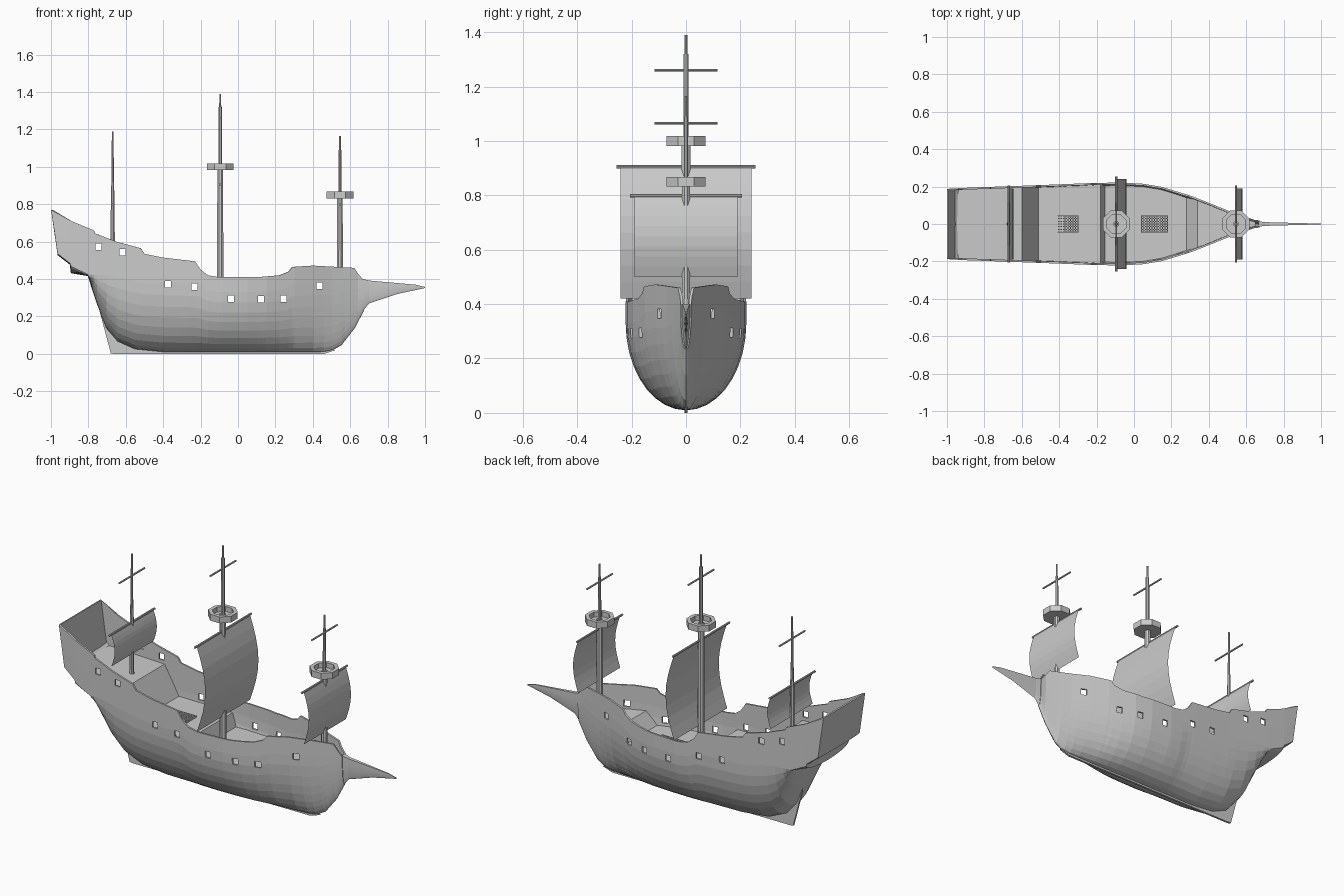
import bpy, bmesh
from math import sin, cos, pi

if "Cube" in bpy.data.objects:
    bpy.data.objects.remove(bpy.data.objects["Cube"])

SHEER = [(-.995,.77),(-.89,.71),(-.77,.66),(-.765,.645),(-.65,.6),(-.52,.565),(-.5,.535),(-.4,.515),
         (-.23,.495),(-.2,.45),(-.16,.42),(-.1,.41),(.1,.41),(.22,.42),(.27,.44),(.29,.465),(.4,.472),
         (.62,.46),(.64,.43),(.67,.395),(.95,.37),(1,.358)]
KEEL = [(-.995,.53),(-.895,.48),(-.89,.435),(-.8,.42),(-.75,.27),(-.7,.14),(-.64,.07),(-.55,.03),
        (-.4,.015),(.46,.014),(.5,.022),(.55,.05),(.62,.14),(.67,.235),(.7,.27),(.85,.32),(1,.352)]
BEAM = [(-1,.185),(-.5,.203),(-.25,.213),(-.08,.217),(.05,.21),(.15,.193),(.3,.147),(.4,.108),
        (.5,.067),(.57,.042),(.64,.018),(.7,.01),(1,.002)]
TURN = [(-1,.54),(-.895,.485),(-.88,.44),(-.8,.425),(-.7,.42),(-.5,.38),(.2,.36),(.7,.4),(1,.4)]
FULL = [(-.8,1),(.2,1),(.5,1.25),(.7,1.4)]      # bigger exponent = sharper V section


def interp(tab, x):
    if x <= tab[0][0]:
        return tab[0][1]
    for (a, u), (b, v) in zip(tab, tab[1:]):
        if x <= b:
            return u + (v - u) * (x - a) / (b - a)
    return tab[-1][1]


def section(x, n=9):
    """Half section from keel to rail as (y, z) pairs."""
    zb, zt, w = interp(KEEL, x), interp(SHEER, x), interp(BEAM, x)
    zr = min(interp(TURN, x), zb + .8 * (zt - zb))
    pts = []
    for j in range(n + 1):
        a = j / n * pi / 2
        pts.append((w * sin(a) ** interp(FULL, x), zb + (zr - zb) * (1 - cos(a))))
    return pts + [(w, zr + (zt - zr) * k / 2) for k in (1, 2)]


def breadth(x, z):
    return interp([(q, p) for p, q in section(x, 16)], z)


def make(name, verts, faces):
    me = bpy.data.meshes.new(name)
    me.from_pydata(verts, [], faces)
    bm = bmesh.new()
    bm.from_mesh(me)
    bmesh.ops.recalc_face_normals(bm, faces=bm.faces)
    bm.to_mesh(me)
    bm.free()
    ob = bpy.data.objects.new(name, me)
    bpy.context.collection.objects.link(ob)
    return ob


def loft(name, xs, cap_start, cap_end, top=False):
    verts, faces = [], []
    for x in xs:
        half = section(x)
        zb, zt = half[0][1], half[-1][1]
        rake = .035 if x < -.95 else 0
        ring = [(-y, z) for y, z in half[:0:-1]] + half
        verts += [(x + rake * (zt - z) / (zt - zb), y, z) for y, z in ring]
    m = len(ring)
    for i in range(len(xs) - 1):
        for j in range(m if top else m - 1):
            k = (j + 1) % m
            faces.append((i*m + j, i*m + k, i*m + m + k, i*m + m + j))
    if cap_start:
        faces.append(tuple(range(m)))
    if cap_end:
        faces.append(tuple(range(len(verts) - m, len(verts))))
    return make(name, verts, faces)


def boxes(name, items):
    """Many boxes (centre, size) in one object."""
    bm = bmesh.new()
    for c, s in items:
        for v in bmesh.ops.create_cube(bm, size=1)['verts']:
            v.co = [v.co[i] * s[i] + c[i] for i in range(3)]
    me = bpy.data.meshes.new(name)
    bm.to_mesh(me)
    bm.free()
    ob = bpy.data.objects.new(name, me)
    bpy.context.collection.objects.link(ob)
    return ob


def lathe(name, x, profile, n=8, closed=False):
    """Turned part around a vertical axis at x, profile of (radius, z)."""
    verts = [(x + r * cos((k + .5) * 2*pi/n), r * sin((k + .5) * 2*pi/n), z)
             for r, z in profile for k in range(n)]
    p = len(profile)
    faces = [(i*n + k, i*n + (k+1) % n, (i+1) % p*n + (k+1) % n, (i+1) % p*n + k)
             for i in range(p if closed else p - 1) for k in range(n)]
    if not closed:
        faces += [tuple(range(n)), tuple(range((p-1)*n, p*n))]
    return make(name, verts, faces)


def yard(name, x, z, half, r):
    bpy.ops.mesh.primitive_cylinder_add(vertices=8, radius=r, depth=2*half,
                                        location=(x, 0, z), rotation=(pi/2, 0, 0))
    bpy.context.object.name = name


def sail(name, x, z0, z1, half, belly, n=8):
    verts = [(x + belly * sin(pi * i / n), s * half, z1 + (z0 - z1) * i / n)
             for i in range(n + 1) for s in (-1, 1)]
    make(name, verts, [(2*i, 2*i + 1, 2*i + 3, 2*i + 2) for i in range(n)])


# Hull shell with gun ports cut through both sides
stations = sorted({x for x, _ in SHEER + KEEL + BEAM if -.996 < x <= .67} | {-.3, 0})
hull = loft("hull", stations, True, False)
sol = hull.modifiers.new("thickness", 'SOLIDIFY')
sol.thickness, sol.offset = .01, 0
ports = [(-.745,.573),(-.618,.543),(-.375,.373),(-.232,.36),(-.038,.295),(.122,.292),(.242,.295),(.435,.365)]
cutter = boxes("port_cutter", [((x, 0, z), (.032, .6, .035)) for x, z in ports])
cutter.hide_render = True
cutter.hide_set(True)
cut = hull.modifiers.new("ports", 'BOOLEAN')
cut.object, cut.operation, cut.solver = cutter, 'DIFFERENCE', 'EXACT'

# Beak at the bow
loft("beak", [.665, .7, .78, .85, .95, 1], True, True, top=True)

# Keel and stern post
outline = [(-.79,.41),(-.735,.21),(-.68,.002),(-.66,0),(.46,0),(.52,.02),(.46,.03),(-.5,.05),(-.66,.14),(-.72,.3)]
n = len(outline)
make("keel", [(x, s, z) for s in (-.006, .006) for x, z in outline],
     [tuple(range(n)), tuple(range(n, 2*n))] + [(i, (i+1) % n, n + (i+1) % n, n + i) for i in range(n)])

# Stepped decks
DECK = [(-.955,.525),(-.6,.505),(-.51,.345),(-.18,.335),(-.155,.262),(.28,.262),(.34,.335),(.65,.335)]
dx = sorted({x for x, _ in DECK} | {-.8, -.35, -.08, .05, .15, .22, .4, .5, .57})
dv = [(x, s * breadth(x, interp(DECK, x)), interp(DECK, x)) for x in dx for s in (-1, 1)]
make("decks", dv, [(2*i, 2*i + 1, 2*i + 3, 2*i + 2) for i in range(len(dx) - 1)])

# Hatch gratings
for name, cx, cz in (("aft_hatch", -.368, .343), ("fore_hatch", .11, .266)):
    bars = [((cx, (k - 3) * .0143, cz), (.145, .006, .014)) for k in range(7)]
    bars += [((cx + (k - 5) * .0138, 0, cz), (.006, .092, .012)) for k in range(11)]
    boxes(name, bars)

# Masts
MIZZEN, MAIN, FORE = -.67, -.095, .545
lathe("mizzen_mast", MIZZEN, [(.013,.49),(.011,.8),(.007,.95),(.005,1.19)])
lathe("main_mast", MAIN, [(.018,.25),(.017,1.0),(.011,1.0),(.01,1.32),(.006,1.32),(.005,1.39)])
lathe("fore_mast", FORE, [(.017,.32),(.016,.85),(.009,.85),(.008,1.09),(.005,1.09),(.005,1.165)])

# Crow's nests: octagonal rim with a floor
for name, x, z in (("main_nest", MAIN, .982), ("fore_nest", FORE, .832)):
    lathe(name, x, [(.01, z), (.078, z), (.078, z + .036), (.056, z + .036), (.056, z + .008), (.01, z + .008)],
          closed=True)

# Yards and sails
for name, x, z0, z1, half, belly, upper in (("mizzen", MIZZEN, .62, .8, .19, .022, 1.065),
                                            ("main", MAIN, .42, .905, .24, .053, 1.26),
                                            ("fore", FORE, .5, .798, .19, .032, 1.065)):
    yard(name + "_yard", x, z1, half + .015, .006)
    yard(name + "_upper_yard", x, upper, .115, .005)
    sail(name + "_sail", x + .003, z0, z1, half, belly)
